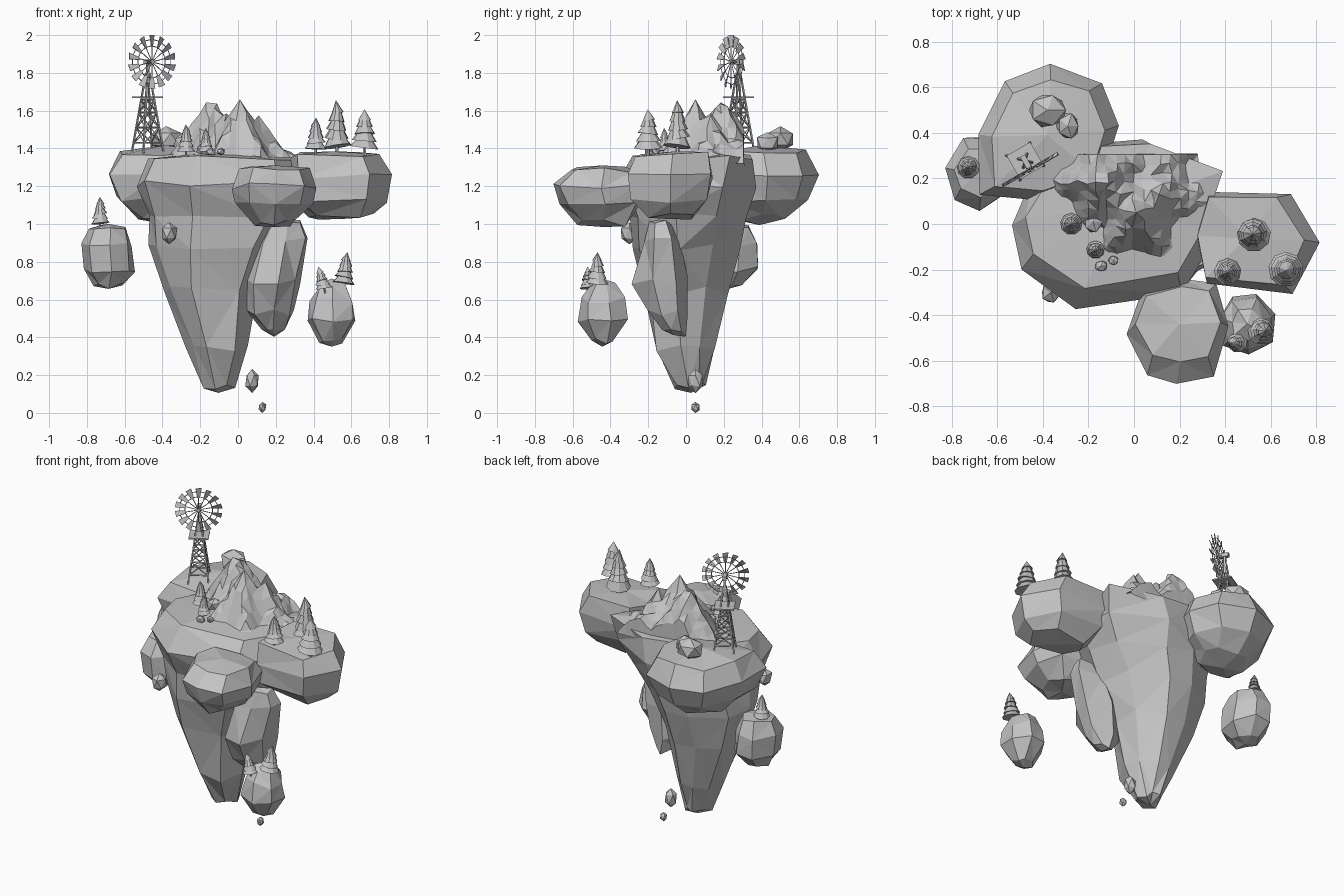
import bpy, bmesh, math, random
from mathutils import Vector, Matrix

if "Cube" in bpy.data.objects:
    bpy.data.objects.remove(bpy.data.objects["Cube"])

random.seed(4)
stone = bpy.data.materials.new("plain grey")
stone.diffuse_color = (0.55, 0.55, 0.55, 1)
stone.use_nodes = True
stone.node_tree.nodes["Principled BSDF"].inputs["Base Color"].default_value = stone.diffuse_color


def finish(name, bm):
    bmesh.ops.recalc_face_normals(bm, faces=bm.faces)
    me = bpy.data.meshes.new(name)
    bm.to_mesh(me)
    bm.free()
    me.materials.append(stone)
    ob = bpy.data.objects.new(name, me)
    bpy.context.collection.objects.link(ob)
    return ob


def loft(name, outline, rings, jitter=0.012, cap=0.02, rounding=0.0):
    """Faceted rock: outline fitted into (z, xmin, xmax, ymin, ymax) boxes, top to bottom."""
    xs, ys = [p[0] for p in outline], [p[1] for p in outline]
    bm = bmesh.new()
    loops = []
    for k, (z, x0, x1, y0, y1) in enumerate(rings):
        loop = []
        for x, y in outline:
            p = Vector((2 * (x - min(xs)) / (max(xs) - min(xs)) - 1, 2 * (y - min(ys)) / (max(ys) - min(ys)) - 1))
            p = p.lerp(p.normalized(), min(1, rounding * k / 2))
            j = Vector([random.uniform(-jitter, jitter) for _ in range(3)])
            j.z *= 1.8
            loop.append(bm.verts.new(Vector(((x0 + x1 + p.x * (x1 - x0)) / 2,
                                             (y0 + y1 + p.y * (y1 - y0)) / 2, z)) + j))
        loops.append(loop)
    n = len(outline)
    for a, b in zip(loops, loops[1:]):
        for i in range(n):
            bm.faces.new((a[i], a[(i + 1) % n], b[(i + 1) % n], b[i]))
    for loop, dz in ((loops[0], cap), (loops[-1], -cap)):
        c = sum((v.co for v in loop), Vector()) / n
        mid = bm.verts.new(c + Vector((0, 0, dz)))
        for i in range(n):
            bm.faces.new((loop[i], loop[(i + 1) % n], mid))
    bmesh.ops.triangulate(bm, faces=bm.faces)
    return finish(name, bm)


def rock(name, centre, size):
    """Small irregular stone."""
    bm = bmesh.new()
    bmesh.ops.create_icosphere(bm, subdivisions=1, radius=1)
    for v in bm.verts:
        v.co *= random.uniform(0.92, 1.1)
        v.co = Vector(centre) + Vector([a * b for a, b in zip(v.co, size)])
    finish(name, bm)


# main island body
loft("main_island",
     [(-.54, 0), (-.5, -.19), (-.27, -.39), (.2, -.3), (.33, -.05), (.4, .22), (.05, .38), (-.2, .35), (-.44, .2)],
     [(1.35, -.47, .38, -.29, .36), (1.21, -.54, .39, -.39, .37), (1.05, -.48, .32, -.33, .33),
      (.88, -.47, .22, -.30, .30), (.65, -.39, .11, -.25, .23), (.34, -.265, .045, -.18, .15),
      (.145, -.18, -.02, -.07, .10)], 0.012, 0.035, 1.0)

# attached side islands
loft("right_island",
     [(.33, .14), (.27, -.05), (.32, -.27), (.7, -.31), (.81, -.08), (.68, .14)],
     [(1.37, .28, .75, -.27, .11), (1.25, .27, .815, -.31, .14), (1.13, .29, .78, -.29, .11),
      (1.04, .38, .71, -.2, .03)], 0.01, 0.015)
loft("back_left_island",
     [(-.67, .12), (-.69, .39), (-.56, .63), (-.37, .7), (-.15, .63), (-.07, .43), (-.15, .2), (-.4, .1)],
     [(1.38, -.63, -.13, .15, .64), (1.25, -.69, -.07, .1, .695), (1.13, -.64, -.12, .14, .65),
      (1.035, -.52, -.22, .25, .53)], 0.01, 0.04)
loft("front_boulder",
     [(.03, -.3), (-.03, -.48), (.05, -.65), (.19, -.69), (.34, -.66), (.41, -.45), (.35, -.27), (.2, -.25)],
     [(1.285, .01, .38, -.61, -.27), (1.2, -.03, .415, -.695, -.25), (1.1, -.01, .4, -.66, -.25),
      (1.005, .08, .3, -.57, -.31)], 0.01, 0.02)

# hanging shard below the right side
loft("hanging_shard",
     [(.04, -.1), (.1, -.25), (.22, -.27), (.34, -.18), (.35, -.05), (.2, .01)],
     [(1.0, .14, .34, -.2, -.08), (.92, .08, .36, -.23, -.03), (.70, .035, .32, -.28, .01),
      (.53, .05, .29, -.21, .015), (.42, .13, .24, -.12, -.01)], 0.012, 0.02)

# floating islets
egg = [(math.cos(a * math.tau / 7 + .3), math.sin(a * math.tau / 7 + .3)) for a in range(7)]
loft("left_islet", egg,
     [(.985, -.78, -.59, .12, .33), (.89, -.82, -.56, .06, .38), (.76, -.81, -.55, .06, .38),
      (.67, -.76, -.61, .14, .3)], 0.01, 0.02)
loft("right_islet", egg,
     [(.675, .43, .57, -.51, -.38), (.6, .38, .61, -.56, -.33), (.49, .365, .625, -.57, -.31),
      (.38, .43, .56, -.5, -.39)], 0.01, 0.03)

# loose stones
for name, c, s in (
        ("large_top_rock", (-.38, .5, 1.45), (.09, .08, .07)),
        ("small_top_rock", (-.29, .43, 1.43), (.055, .06, .06)),
        ("meadow_rock", (-.18, .01, 1.395), (.045, .05, .04)),
        ("pebble_a", (-.145, -.185, 1.38), (.03, .025, .024)),
        ("pebble_b", (-.09, -.16, 1.385), (.025, .022, .02)),
        ("cliff_rock", (-.365, -.3, .95), (.046, .05, .06)),
        ("falling_rock", (.075, .05, .17), (.038, .04, .06)),
        ("falling_pebble", (.128, .05, .03), (.023, .025, .029))):
    rock(name, c, s)

# mountain: one ridged surface over a grid, steepest of several peaks, cut off at the back
peaks = ((-.14, .19, 1.69, 1.75), (.01, .05, 1.66, 1.6), (-.06, .13, 1.585, 1.5), (.11, .13, 1.575, 1.5),
         (.13, .27, 1.47, 1.0), (-.1, .28, 1.5, 1.0), (-.26, .2, 1.43, 1.1), (.25, .13, 1.41, .8))


def height(x, y):
    h = 0
    for i, (px, py, pz, slope) in enumerate(peaks):
        d = math.hypot(x - px, y - py)
        ridge = 1 + .16 * math.cos(5 * math.atan2(y - py, x - px) + i * 1.7)
        h = max(h, pz - slope * ridge * d)
    return max(h, 1.32)


bm = bmesh.new()
NX, NY, step = 18, 12, .04
grid = []
for i in range(NX):
    row = []
    for j in range(NY):
        x, y = -.36 + i * step, -.135 + j * step
        if j < NY - 1:
            x += random.uniform(-.01, .01)
            y += random.uniform(-.01, .01)
        for px, py, pz, s in peaks[:4]:
            if abs(x - px) < step / 2 and abs(y - py) < step / 2:
                x, y = px, py
        row.append(bm.verts.new((x, min(y, .305), height(x, y))))
    row.append(bm.verts.new((row[-1].co.x, .31, 1.3)))
    grid.append(row)
for i in range(NX - 1):
    for j in range(NY):
        q = (grid[i][j], grid[i + 1][j], grid[i + 1][j + 1], grid[i][j + 1])
        if max(v.co.z for v in q) > 1.325:
            bm.faces.new(q)
bmesh.ops.delete(bm, geom=[v for v in bm.verts if not v.link_faces], context='VERTS')
bmesh.ops.triangulate(bm, faces=bm.faces)
finish("mountain", bm)


# pine trees
def pine(name, x, y, z, h, r, lean=0.0, tiers=5):
    bm = bmesh.new()
    bmesh.ops.create_cone(bm, cap_ends=True, segments=6, radius1=r * .14, radius2=r * .1, depth=h * .34,
                          matrix=Matrix.Translation((0, 0, h * .13)))
    step = h * .84 / (tiers + .5)
    for t in range(tiers):
        r1 = r * (1 - .14 * t)
        last = t == tiers - 1
        d = step * (1.5 if last else 1.25)
        tilt = Matrix.Rotation(random.uniform(-.15, .15), 4, 'X') @ Matrix.Rotation(random.uniform(-.15, .15), 4, 'Y')
        bmesh.ops.create_cone(bm, cap_ends=True, segments=9, radius1=r1, radius2=0.001 if last else r1 * .52,
                              depth=d, matrix=Matrix.Translation((0, 0, h * .14 + t * step + d / 2)) @ tilt)
    bm.transform(Matrix.Translation((x, y, z)) @ Matrix.Rotation(lean, 4, 'Y'))
    finish(name, bm)


for i, t in enumerate(((.412, -.21, 1.37, .195, .06), (.523, -.045, 1.37, .29, .075), (.67, -.2, 1.37, .24, .078),
                       (-.275, 0, 1.36, .17, .048), (-.17, -.115, 1.37, .14, .04),
                       (-.73, .25, .98, .165, .05), (.555, -.47, .66, .195, .06, .12),
                       (.46, -.52, .64, .14, .045, -.25))):
    pine(f"pine_tree_{i + 1}", *t)

# windmill, in its own turned frame
mill = Matrix.Translation((-.478, .278, 0)) @ Matrix.Rotation(math.radians(30), 4, 'Z')


def beam(bm, a, b, r=.004):
    a, b = Vector(a), Vector(b)
    d = b - a
    m = Matrix.Translation((a + b) / 2) @ d.to_track_quat('Z', 'Y').to_matrix().to_4x4()
    bmesh.ops.create_cone(bm, cap_ends=True, segments=4, radius1=r, radius2=r, depth=d.length, matrix=m)


def corners(z):
    h = .064 - (z - 1.36) * .13
    return [(sx * h, sy * h, z) for sx, sy in ((-1, -1), (1, -1), (1, 1), (-1, 1))]


# tower with cross bracing
bm = bmesh.new()
levels = (1.43, 1.51, 1.59, 1.66)
for a, b in zip(corners(1.36), corners(1.8)):
    beam(bm, a, b, .006)
for n, z in enumerate(levels):
    c = corners(z)
    for i in range(4):
        beam(bm, c[i], c[(i + 1) % 4], .005)
        if n < 3:
            up = corners(levels[n + 1])
            beam(bm, c[i], up[(i + 1) % 4], .0035)
            beam(bm, c[(i + 1) % 4], up[i], .0035)
bm.transform(mill)
finish("windmill_tower", bm)

# platform, mast and gear box
bm = bmesh.new()
for pos, size in (((0, 0, 1.672), (.12, .12, .008)), ((0, 0, 1.8), (.014, .014, .13)),
                  ((0, -.005, 1.86), (.024, .06, .024))):
    bmesh.ops.create_cube(bm, size=1, matrix=Matrix.Translation(pos) @ Matrix.Diagonal((*size, 1)))
bm.transform(mill)
finish("windmill_head", bm)

# wheel: hub, spokes, rims
wheel = mill @ Matrix.Translation((0, -.045, 1.858))
bm = bmesh.new()
beam(bm, (0, -.01, 0), (0, .03, 0), .014)
N = 14


def polar(i, r, y=0.0):
    a = i * math.tau / N
    return Vector((r * math.sin(a), y, r * math.cos(a)))


for i in range(N):
    beam(bm, polar(i, 0), polar(i, .125), .0025)
    for r in (.085, .12):
        beam(bm, polar(i, r, .004), polar(i + 1, r, .004), .0025)
bm.transform(wheel)
finish("windmill_wheel", bm)

# pitched blades
bm = bmesh.new()
for i in range(N):
    q = [polar(i + s * w, r, s * .006) for r, w, s in
         ((.08, .2, -1), (.143, .27, -1), (.143, .27, 1), (.08, .2, 1))]
    bm.faces.new([bm.verts.new(p) for p in q])
bm.transform(wheel)
blades = finish("windmill_blades", bm)
mod = blades.modifiers.new("thickness", 'SOLIDIFY')
mod.thickness = .004
mod.offset = 0
